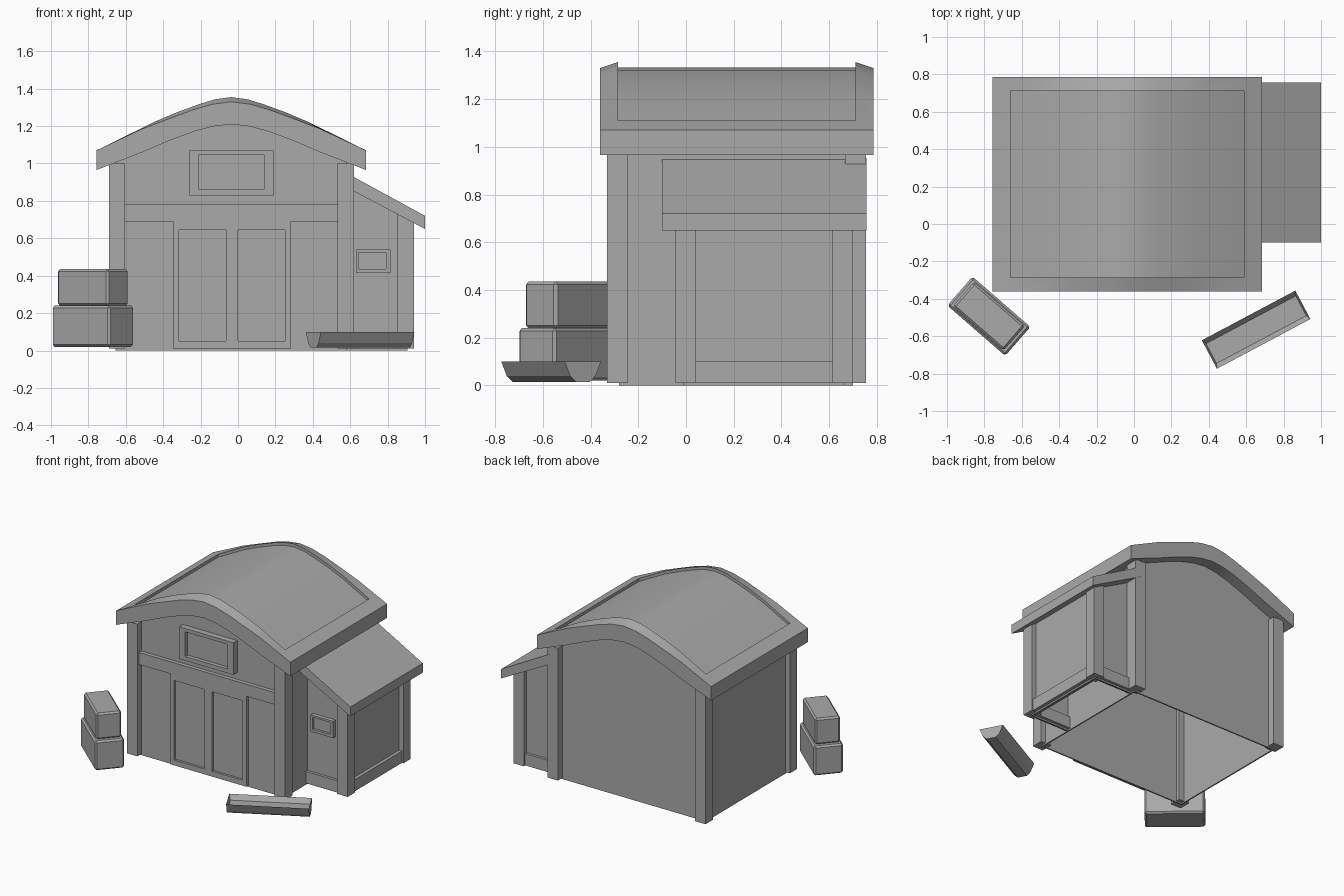
import bpy, bmesh, math
from mathutils import Matrix, Vector

cube = bpy.data.objects.get("Cube")
if cube:
    bpy.data.objects.remove(cube, do_unlink=True)

grey = bpy.data.materials.new("plain_grey")
grey.use_nodes = True
COLOUR = (0.4, 0.4, 0.4, 1)
grey.diffuse_color = COLOUR
grey.node_tree.nodes["Principled BSDF"].inputs["Base Color"].default_value = COLOUR


def finish(name, bm):
    bmesh.ops.recalc_face_normals(bm, faces=bm.faces)
    mesh = bpy.data.meshes.new(name)
    bm.to_mesh(mesh)
    bm.free()
    mesh.materials.append(grey)
    obj = bpy.data.objects.new(name, mesh)
    bpy.context.collection.objects.link(obj)
    return obj


def box(name, x0, x1, y0, y1, z0, z1):
    bm = bmesh.new()
    size = Matrix.Diagonal((x1 - x0, y1 - y0, z1 - z0, 1))
    mid = Matrix.Translation(((x0 + x1) / 2, (y0 + y1) / 2, (z0 + z1) / 2))
    bmesh.ops.create_cube(bm, size=1, matrix=mid @ size)
    return finish(name, bm)


def prism(name, profile, y0, y1):
    """Extrude an (x, z) outline along y."""
    bm = bmesh.new()
    face = bm.faces.new([bm.verts.new((x, y0, z)) for x, z in profile])
    new = bmesh.ops.extrude_face_region(bm, geom=[face])["geom"]
    bmesh.ops.translate(bm, vec=(0, y1 - y0, 0),
                        verts=[v for v in new if isinstance(v, bmesh.types.BMVert)])
    return finish(name, bm)


def framed_panel(name, outer, holes, y_front, y_panel, y_back):
    """Board facing -y with rectangular recesses (x0, x1, z0, z1)."""
    bm = bmesh.new()
    xs = sorted({v for r in [outer] + holes for v in r[:2]})
    zs = sorted({v for r in [outer] + holes for v in r[2:]})
    grid = [[bm.verts.new((x, y_front, z)) for z in zs] for x in xs]
    sunk = []
    for i in range(len(xs) - 1):
        for j in range(len(zs) - 1):
            f = bm.faces.new((grid[i][j], grid[i + 1][j], grid[i + 1][j + 1], grid[i][j + 1]))
            cx, cz = f.calc_center_median().xz
            if any(a < cx < b and c < cz < d for a, b, c, d in holes):
                sunk.append(f)
    rim = [e for e in bm.edges if e.is_boundary]
    sides = bmesh.ops.extrude_edge_only(bm, edges=rim)["geom"]
    for v in sides:
        if isinstance(v, bmesh.types.BMVert):
            v.co.y = y_back
    for f in sunk:
        inner = bmesh.ops.extrude_discrete_faces(bm, faces=[f])["faces"]
        for v in inner[0].verts:
            v.co.y = y_panel
    return finish(name, bm)


# Curved roof: nested loops for soffit, edge, raised rim and recessed covering
CX, HALF, Y0, Y1 = -0.036, 0.721, -0.36, 0.785
STEPS = [0, 0.14, 0.28, 0.46, 0.66, 1]
SOFFIT = [1.21, 1.198, 1.17, 1.122, 1.06, 0.965]
EDGE = [1.33, 1.317, 1.288, 1.24, 1.185, 1.07]
RIM = [1.355, 1.343, 1.316, 1.275, 1.222, 1.11]
COVER = [z - 0.022 for z in RIM]


def arch(heights, half):
    right = [(CX + s * half, z) for s, z in zip(STEPS, heights)]
    return [(2 * CX - x, z) for x, z in right[:0:-1]] + right


bm = bmesh.new()
loops = []
for heights, inset in ((SOFFIT, 0), (EDGE, 0), (RIM, 1), (COVER, 1)):
    pts = arch(heights, HALF - 0.096 * inset)
    front = [bm.verts.new((x, Y0 + 0.075 * inset, z)) for x, z in pts]
    back = [bm.verts.new((x, Y1 - 0.075 * inset, z)) for x, z in pts]
    loops.append(front + back[::-1])
count = len(loops[0])
for a, b in zip(loops, loops[1:]):
    for i in range(count):
        k = (i + 1) % count
        bm.faces.new((a[i], a[k], b[k], b[i]))
for loop in (loops[0], loops[-1]):
    for i in range(count // 2 - 1):
        bm.faces.new((loop[i], loop[i + 1], loop[-2 - i], loop[-1 - i]))
roof = finish("barn_roof", bm)
roof.select_set(True)
bpy.context.view_layer.objects.active = roof
bpy.ops.object.shade_smooth_by_angle(angle=math.radians(20))

# Barn walls, open underneath
WX0, WX1 = -0.655, 0.583
half_wall = (WX1 - WX0) / 2
GABLE = [1.215, 1.205, 1.185, 1.145, 1.09, 1.01]
outline = [(WX0, 0)] + arch(GABLE, half_wall) + [(WX1, 0)]
prism("front_wall", outline, -0.28, -0.27)
prism("back_wall", outline, 0.69, 0.70)
box("left_wall", WX1 - 0.01, WX1, -0.275, 0.695, 0, 1.0)
box("right_wall", WX0, WX0 + 0.01, -0.275, 0.695, 0, 1.0)

# Corner posts and front beam
for side, x in (("right", -0.69), ("left", 0.533)):
    for end, y in (("front", -0.33), ("back", 0.667)):
        box(f"{end}_{side}_post", x, x + 0.087, y, y + 0.088, 0.01, 1.0)
box("front_beam", -0.605, 0.535, -0.31, -0.275, 0.69, 0.78)

# Double door and loft window
framed_panel("double_door", (-0.347, 0.283, 0.01, 0.69),
             [(-0.315, -0.065, 0.05, 0.645), (0, 0.25, 0.05, 0.645)],
             -0.305, -0.288, -0.275)
framed_panel("loft_window", (-0.26, 0.19, 0.83, 1.07),
             [(-0.21, 0.14, 0.86, 1.045)], -0.325, -0.295, -0.275)

# Lean-to roof and walls
prism("lean_to_roof", [(0.575, 0.952), (1.0, 0.72), (1.0, 0.65), (0.575, 0.875)],
      -0.10, 0.757)


def lean_z(x):
    return 0.89 - (x - 0.575) * 0.53


wall = [(0.575, 0), (0.905, 0), (0.905, lean_z(0.905)), (0.575, lean_z(0.575))]
prism("lean_to_front_wall", wall, -0.01, 0)
prism("lean_to_back_wall", wall, 0.655, 0.665)
box("lean_to_side_wall", 0.895, 0.905, -0.005, 0.66, 0, 0.705)

# Lean-to posts, sills and small window
post = [(0.853, 0.01), (0.94, 0.01), (0.94, lean_z(0.94)), (0.853, lean_z(0.853))]
prism("lean_to_front_post", post, -0.045, 0.042)
prism("lean_to_back_post", post, 0.613, 0.70)
box("lean_to_side_sill", 0.87, 0.93, 0.03, 0.62, 0.012, 0.10)
box("lean_to_front_sill", 0.58, 0.86, -0.03, 0.02, 0.012, 0.10)
box("lean_to_back_sill", 0.58, 0.86, 0.635, 0.685, 0.012, 0.10)
framed_panel("lean_to_window", (0.63, 0.815, 0.415, 0.54),
             [(0.645, 0.79, 0.435, 0.525)], -0.04, -0.022, -0.005)

# Stacked crates
for name, length, width, z0, z1 in (("lower_crate", 0.41, 0.205, 0.02, 0.24),
                                    ("upper_crate", 0.36, 0.175, 0.24, 0.435)):
    crate = box(name, -length / 2, length / 2, -width / 2, width / 2, z0, z1)
    crate.location = (-0.776, -0.493, 0)
    crate.rotation_euler.z = math.radians(-41)
    bevel = crate.modifiers.new("soft_edges", 'BEVEL')
    bevel.width = 0.012
    bevel.segments = 1

# Trough: tapered half section with a sunken top
section = [(-0.086, 0.10), (-0.06, 0.04), (-0.033, 0.015),
           (0.033, 0.015), (0.06, 0.04), (0.086, 0.10)]
trough = prism("trough", section, -0.283, 0.283)
bm = bmesh.new()
bm.from_mesh(trough.data)
bm.normal_update()
top = [f for f in bm.faces if f.normal.z > 0.9]
bmesh.ops.inset_region(bm, faces=top, thickness=0.016)
for v in top[0].verts:
    v.co = Vector((v.co.x * 0.8, v.co.y, v.co.z - 0.035))
bm.to_mesh(trough.data)
bm.free()
trough.location = (0.653, -0.565, 0)
trough.rotation_euler.z = math.radians(28 - 90)
